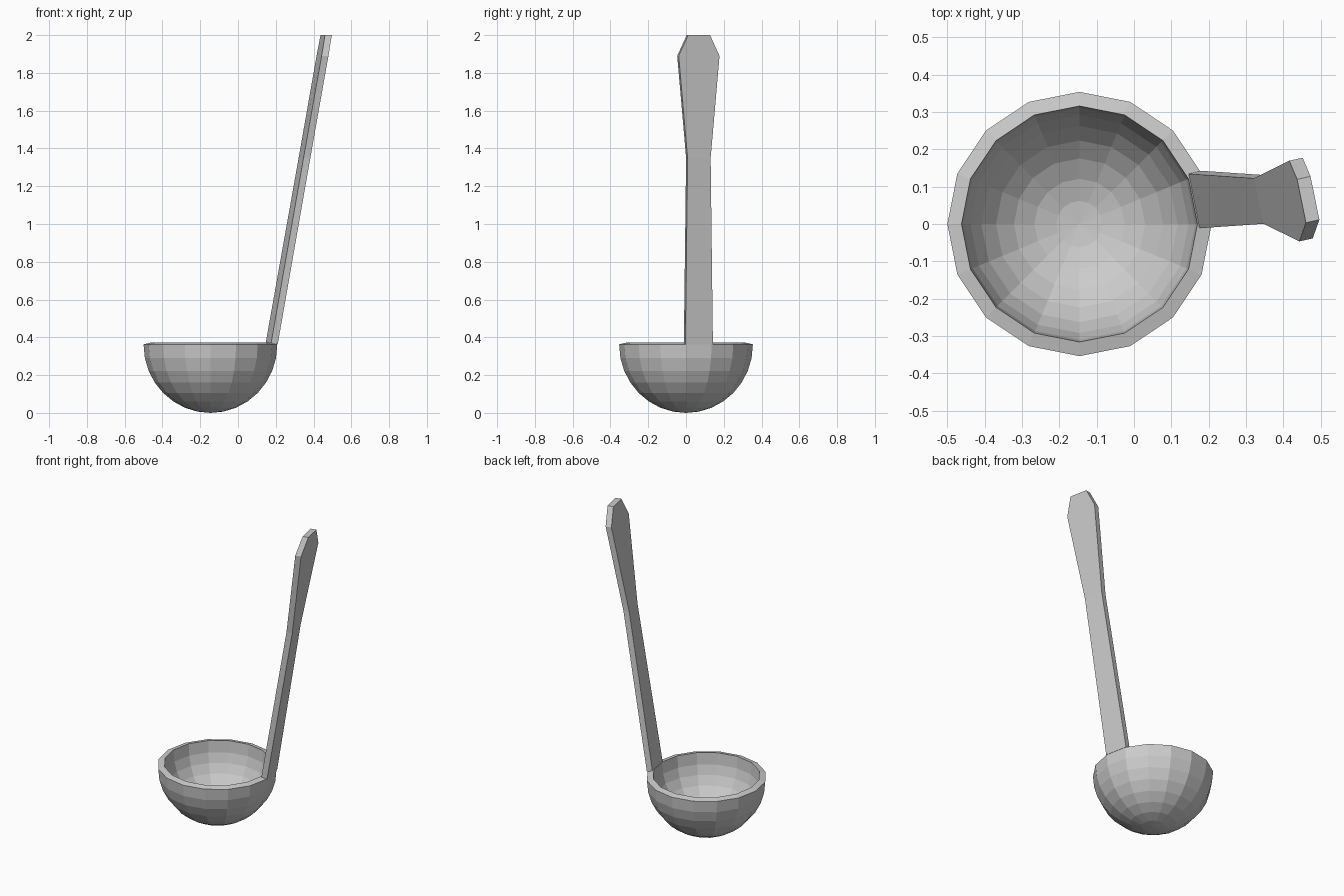
import bpy, bmesh
from math import sin, cos, pi

if "Cube" in bpy.data.objects:
    bpy.data.objects.remove(bpy.data.objects["Cube"])

CX = -0.146  # bowl centre in x


def finish(bm, name):
    bmesh.ops.recalc_face_normals(bm, faces=bm.faces)
    me = bpy.data.meshes.new(name)
    bm.to_mesh(me)
    bm.free()
    ob = bpy.data.objects.new(name, me)
    bpy.context.collection.objects.link(ob)
    return ob


# Bowl: half-circle shell profile spun into 16 sides
def arc(radius, depth, rim_z):
    pts = [(radius * sin(k * pi / 16), 0.36 - depth * cos(k * pi / 16)) for k in range(9)]
    pts[-1] = (radius, rim_z)
    return pts


profile = arc(0.354, 0.36, 0.363) + arc(0.316, 0.32, 0.372)[::-1]
bm = bmesh.new()
vs = [bm.verts.new((CX + r, 0, z)) for r, z in profile]
edges = [bm.edges.new(pair) for pair in zip(vs, vs[1:])]
bmesh.ops.spin(bm, geom=vs + edges, cent=(CX, 0, 0), axis=(0, 0, 1),
               angle=2 * pi, steps=16, use_duplicate=False)
bmesh.ops.remove_doubles(bm, verts=bm.verts, dist=0.0005)
finish(bm, "bowl")

# Handle: four-sided leaning strip lofted through (height, half dx, half dy)
sections = [(0.362, 0.0145, 0.073), (1.35, 0.013, 0.061),
            (1.89, 0.0135, 0.108), (2.0, 0.0118, 0.058)]
bm = bmesh.new()
rings = []
for z, dx, dy in sections:
    x, y = 0.161 + 0.1765 * (z - 0.37), 0.0615
    tx, ty = 0.036, 0.008  # thickness offset
    rings.append([bm.verts.new(p) for p in (
        (x + dx, y - dy, z), (x + dx + tx, y - dy + ty, z),
        (x - dx + tx, y + dy + ty, z), (x - dx, y + dy, z))])
for a, b in zip(rings, rings[1:]):
    for i in range(4):
        j = (i + 1) % 4
        bm.faces.new((a[i], a[j], b[j], b[i]))
bm.faces.new(rings[0])
bm.faces.new(rings[-1])
finish(bm, "handle")
